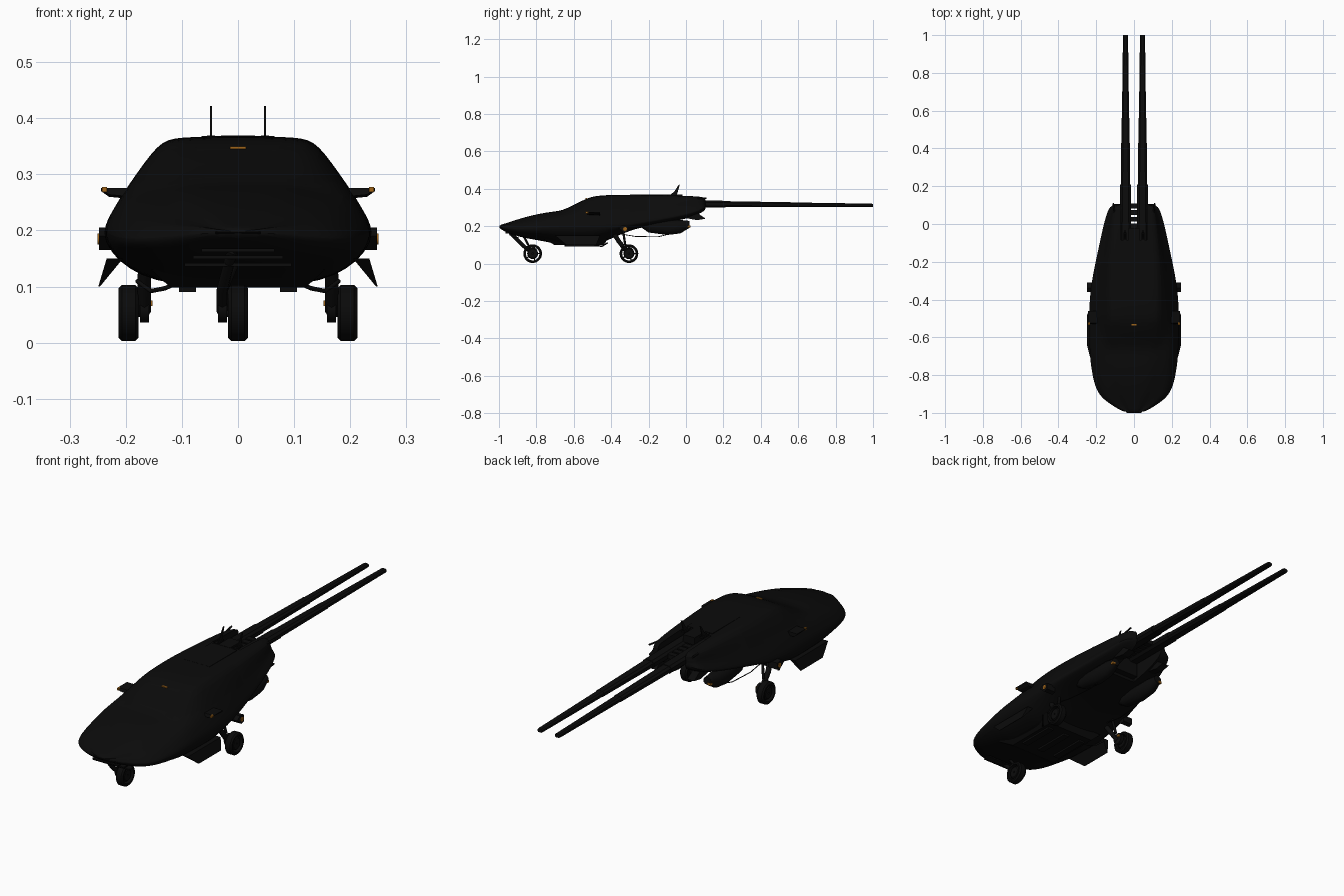
import bpy, bmesh, math
from mathutils import Vector

cube = bpy.data.objects.get("Cube")
if cube:
    bpy.data.objects.remove(cube, do_unlink=True)


def material(name, color):
    m = bpy.data.materials.new(name)
    m.use_nodes = True
    m.diffuse_color = (*color, 1)
    m.node_tree.nodes["Principled BSDF"].inputs["Base Color"].default_value = (*color, 1)
    return m


PAINT = material("black paint", (0.0033, 0.0033, 0.0033))
GLASS = material("black glass", (0.003, 0.003, 0.003))
METAL = material("dark metal", (0.0035, 0.0035, 0.0035))
RUBBER = material("rubber", (0.003, 0.003, 0.003))
AMBER = material("amber lamp", (0.35, 0.13, 0.01))


def select(ob):
    bpy.ops.object.select_all(action="DESELECT")
    ob.select_set(True)
    bpy.context.view_layer.objects.active = ob


def smooth_shade(ob):
    select(ob)
    bpy.ops.object.shade_smooth_by_angle(angle=math.radians(35))


def apply(ob, kind, **settings):
    mod = ob.modifiers.new(kind.title(), kind)
    for key, value in settings.items():
        setattr(mod, key, value)
    select(ob)
    bpy.ops.object.modifier_apply(modifier=mod.name)


def loft(name, rings, mat, closed=False, smooth=True):
    """Skin a list of equal-length rings; closed joins last to first."""
    bm = bmesh.new()
    rows = [[bm.verts.new(p) for p in r] for r in rings]
    n = len(rows[0])
    for a, b in zip(rows, rows[1:] + rows[:1] if closed else rows[1:]):
        for i in range(n):
            bm.faces.new((a[i], a[(i + 1) % n], b[(i + 1) % n], b[i]))
    if not closed:
        bm.faces.new(rows[0])
        bm.faces.new(rows[-1])
    bmesh.ops.recalc_face_normals(bm, faces=bm.faces)
    me = bpy.data.meshes.new(name)
    bm.to_mesh(me)
    bm.free()
    ob = bpy.data.objects.new(name, me)
    bpy.context.collection.objects.link(ob)
    me.materials.append(mat)
    if smooth:
        smooth_shade(ob)
    return ob


def box(name, center, size, mat):
    x, y, z = (d / 2 for d in size)
    rings = [[Vector(center) + Vector((i * x, s * y, j * z))
              for i, j in ((-1, -1), (1, -1), (1, 1), (-1, 1))] for s in (-1, 1)]
    return loft(name, rings, mat, smooth=False)


def prism(name, profile, x0, x1, mat):
    """Extrude a (y, z) outline sideways."""
    return loft(name, [[(x, y, z) for y, z in profile] for x in (x0, x1)], mat, smooth=False)


def rod(name, points, radius, mat):
    cu = bpy.data.curves.new(name, "CURVE")
    cu.dimensions = "3D"
    cu.bevel_depth = radius
    cu.bevel_resolution = 2
    cu.use_fill_caps = True
    sp = cu.splines.new("POLY")
    sp.points.add(len(points) - 1)
    for p, co in zip(sp.points, points):
        p.co = (*co, 1)
    ob = bpy.data.objects.new(name, cu)
    cu.materials.append(mat)
    bpy.context.collection.objects.link(ob)


def spin(name, center, profile, mat):
    """Turn an (x, radius) profile about a sideways axle."""
    cx, cy, cz = center
    rings = []
    for k in range(32):
        a = math.tau * k / 32
        rings.append([(cx + x, cy + r * math.cos(a), cz + r * math.sin(a)) for x, r in profile])
    return loft(name, rings, mat, closed=True)


# Main hull: y, half width, top, roof half width, shoulder z, belt z, bottom
stations = [
    (-1.0, .05, .205, .03, .2, .196, .188), (-.965, .11, .215, .05, .202, .191, .168),
    (-.92, .178, .23, .075, .206, .185, .15), (-.86, .212, .249, .095, .216, .187, .135),
    (-.77, .23, .27, .115, .234, .193, .12), (-.70, .238, .279, .125, .248, .198, .105),
    (-.65, .24, .286, .132, .26, .2, .10), (-.53, .243, .352, .138, .27, .2, .098),
    (-.47, .243, .364, .142, .273, .2, .102), (-.38, .238, .368, .143, .275, .2, .14),
    (-.28, .225, .368, .143, .28, .21, .185), (-.14, .194, .367, .133, .286, .235, .21),
    (0, .164, .364, .122, .297, .262, .235), (.07, .142, .36, .112, .308, .285, .26),
    (.112, .12, .356, .1, .318, .3, .285)]
rings = []
for y, w, top, roof, sh, belt, low in stations:
    half = [(0, top), (roof * .75, top - .001), (roof, top - .01), (w * .81, sh + .008),
            (w * .92, sh * .5 + belt * .5), (w, belt), (w * .95, belt * .6 + low * .4),
            (w * .66, low + .004), (0, low)]
    ring = half + [(-x, z) for x, z in half[-2:0:-1]]
    rings.append([(x, y, z) for x, z in ring])
hull = loft("hull", rings, PAINT)
apply(hull, "SUBSURF", levels=2)
notch = box("notch_cutter", (0, .1, .3), (.14, .37, .4), PAINT)
notch.hide_render = True
apply(hull, "BOOLEAN", operation="DIFFERENCE", object=notch, solver="EXACT")
bpy.data.objects.remove(notch, do_unlink=True)
hull.data.materials.append(GLASS)
for f in hull.data.polygons:
    if f.center.z > .285 and -.68 < f.center.y < -.2 and f.normal.z < .93:
        f.material_index = 1
smooth_shade(hull)

# Nose lip, intake slats and belly pan
prism("nose_lip", [(-1.0, .196), (-.97, .206), (-.93, .2), (-.96, .18)], -.04, .04, PAINT)
for i in range(3):
    box("intake_slat", (0, -.95 + i * .02, .165 - i * .013), (.13 + i * .03, .03, .006), METAL)
loft("belly_pan", [[(i * w, y, z) for i, y in ((-1, y0), (1, y0), (1, y1), (-1, y1))]
                   for w, y0, y1, z in ((.155, -.76, -.42, .13), (.12, -.7, -.44, .098))],
     METAL, smooth=False)
for x in (-.09, 0, .09):
    box("belly_rib", (x, -.56, .096), (.03, .18, .012), METAL)

# Roof panel, screen lamp and rear engine cover
box("roof_panel", (0, -.2, .366), (.13, .2, .004), PAINT)
box("screen_lamp", (0, -.534, .3475), (.028, .008, .004), AMBER)
box("boom_cover", (0, -.06, .352), (.06, .08, .034), PAINT)
box("engine_block", (0, -.1, .28), (.13, .09, .09), METAL)
for i in range(5):
    box("boom_crossbar", (0, -.045 + i * .035, .32), (.05, .026, .02), METAL)

# Front wheel and both rear wheels
tyre = [(-.017, .036), (-.018, .044), (-.012, .05), (.012, .05), (.018, .044), (.017, .036)]
hub = [(-.013, .004), (-.013, .024), (-.008, .029), (.008, .029), (.013, .024), (.013, .004)]
brake = [(-.008, .003), (-.008, .026), (.008, .026), (.008, .003)]


def wheel(prefix, x, y, inner):
    c = Vector((x, y, .053))
    spin(prefix + "_tyre", c, tyre, RUBBER)
    spin(prefix + "_hub", c, hub, METAL)
    for k in range(5):
        a = math.tau * k / 5
        d = Vector((0, math.cos(a), math.sin(a)))
        rod(prefix + "_spoke", [c + d * .01, c + d * .04], .003, METAL)
    spin(prefix + "_brake", (x + inner * .028, y, .062), brake, METAL)
    rod(prefix + "_axle", [c, (x + inner * .035, y, .055)], .008, METAL)


wheel("front_wheel", 0, -.82, -1)
rod("front_leg", [(-.028, -.82, .055), (-.028, -.87, .095), (-.01, -.94, .165)], .01, METAL)
rod("front_damper", [(-.028, -.835, .085), (0, -.87, .15)], .006, METAL)

for s, side in ((1, "left"), (-1, "right")):
    wheel(side + "_rear_wheel", s * .195, -.305, -s)
    box(side + "_brake_lamp", (s * .156, -.293, .07), (.008, .012, .01), AMBER)
    rod(side + "_rear_leg", [(s * .167, -.31, .055), (s * .167, -.36, .12), (s * .15, -.41, .2)],
        .012, METAL)
    rod(side + "_rear_damper", [(s * .167, -.325, .1), (s * .15, -.34, .2)], .006, METAL)
    rod(side + "_hose", [(s * .1, -.5, .11), (s * .13, -.48, .097), (s * .155, -.45, .092),
                         (s * .18, -.42, .11)], .004, METAL)

    # Side skirt fin, leaning outwards to a thin edge
    loft(side + "_skirt_fin",
         [[(s * x0, y0, .15), (s * x1, y0, .15), (s * .249, y1, .1), (s * .246, y1, .1)]
          for x0, x1, y0, y1 in ((.205, .234, -.7, -.64), (.205, .234, -.46, -.48))],
         PAINT, smooth=False)

    # Mirror with a lamp on its front edge
    loft(side + "_mirror", [[(s * x, y, z) for y, z in ((-.53, low + .004), (-.525, .276),
                                                       (-.46, .276), (-.46, low))]
                            for x, low in ((.19, .256), (.23, .26), (.244, .27))], PAINT, smooth=False)
    box(side + "_mirror_lamp", (s * .238, -.529, .273), (.009, .014, .009), AMBER)

    # Side thruster
    prism(side + "_thruster", [(-.36, .19), (-.34, .205), (-.31, .2), (-.31, .17), (-.33, .165)],
          s * .2, s * .248, METAL)
    spin(side + "_thruster_lamp", (s * .248, -.326, .185),
         [(-.002, .001), (-.002, .01), (.002, .01), (.002, .001)], AMBER)

    # Rear engine pod with stay and lamp
    pod = []
    for y, w, z, h in ((-.25, .012, .21, .01), (-.2, .028, .2, .034), (-.1, .034, .193, .04),
                       (-.03, .032, .197, .036), (.02, .02, .21, .018)):
        pod.append([(s * .122 + w * math.cos(k * math.tau / 12), y,
                     z + h * math.sin(k * math.tau / 12)) for k in range(12)])
    loft(side + "_engine_pod", pod, METAL)
    box(side + "_pod_pylon", (s * .12, -.11, .235), (.02, .12, .06), METAL)
    box(side + "_pod_lamp", (s * .134, .016, .199), (.016, .014, .01), AMBER)
    rod(side + "_pod_stay", [(s * .14, -.36, .16), (s * .14, -.27, .145), (s * .13, -.15, .143),
                             (s * .122, -.08, .16)], .002, METAL)

    # Tail blade and roof corner spike
    prism(side + "_tail_blade", [(-.06, .28), (.04, .285), (.105, .24), (.06, .232), (-.04, .25)],
          s * .08, s * .115, PAINT)
    rod(side + "_corner_spike", [(s * .1, .03, .346), (s * .11, .11, .35)], .004, METAL)

    # Swept roof antenna
    prism(side + "_antenna", [(-.09, .363), (-.05, .363), (-.033, .422), (-.04, .42), (-.062, .385)],
          s * .046, s * .05, METAL)
    box(side + "_antenna_base", (s * .048, -.07, .365), (.014, .05, .008), METAL)

    # Long stepped rear boom
    boom = []
    for y, w, h in ((-.09, .029, .02), (.21, .028, .018), (.21, .025, .016), (.56, .021, .013),
                    (.56, .019, .012), (.99, .0135, .009), (1.0, .012, .008)):
        z = .32 - .008 * (y + .09)
        boom.append([(s * .045 + i * w, y, z + j * h) for i, j in
                     ((-.6, -1), (.6, -1), (1, -.5), (1, .5), (.6, 1), (-.6, 1), (-1, .5), (-1, -.5))])
    loft(side + "_boom", boom, METAL, smooth=False)
